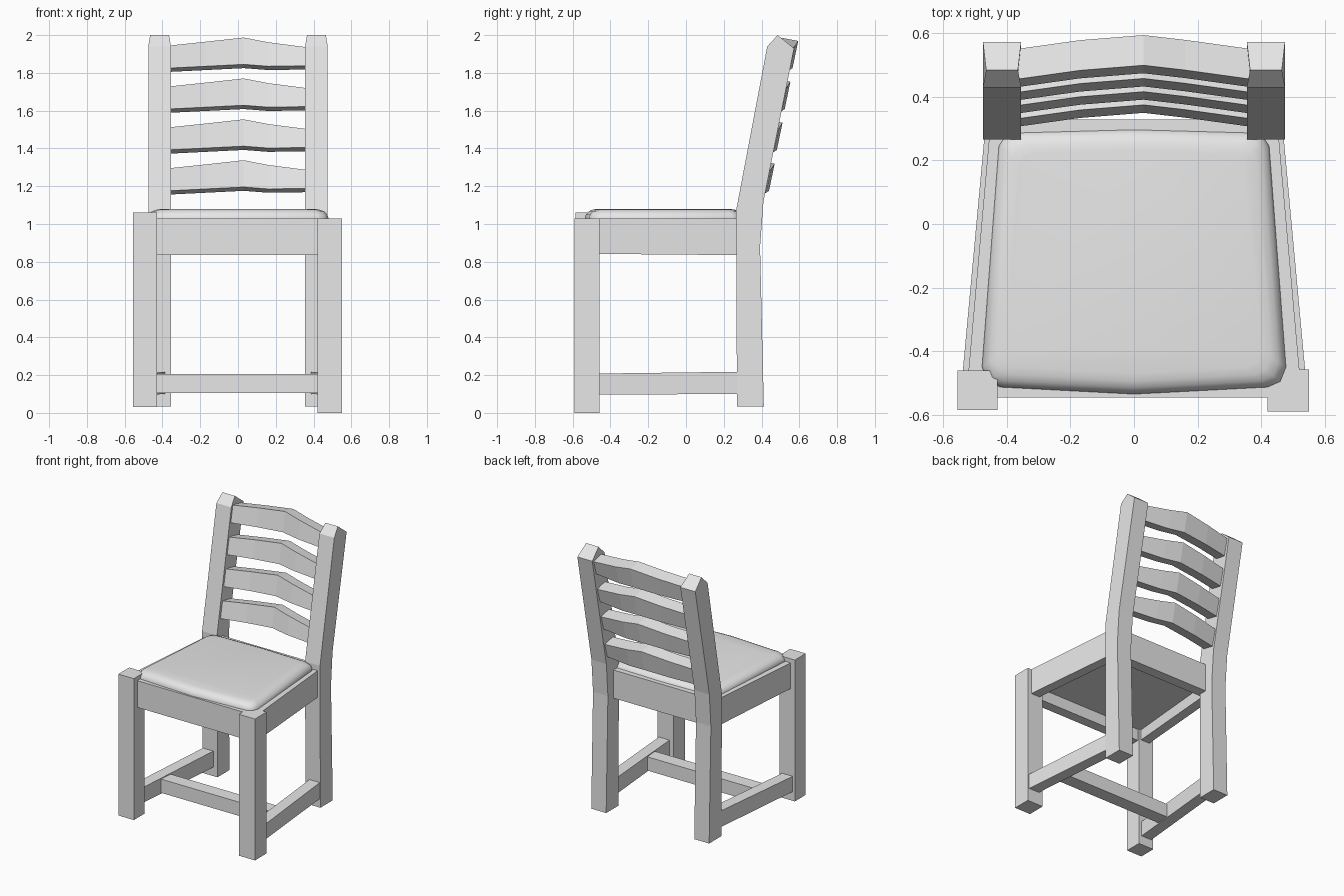
import bpy, bmesh, math

cube = bpy.data.objects.get("Cube")
if cube:
    bpy.data.objects.remove(cube, do_unlink=True)

grey = bpy.data.materials.new("plain_grey")
grey.use_nodes = True
grey.diffuse_color = (0.8, 0.8, 0.8, 1)
grey.node_tree.nodes["Principled BSDF"].inputs["Base Color"].default_value = (0.8, 0.8, 0.8, 1)


def loft(name, sections, smooth=False):
    """Skin a closed solid through matching cross-sections."""
    bm = bmesh.new()
    rings = [[bm.verts.new(p) for p in s] for s in sections]
    n = len(rings[0])
    for a, b in zip(rings, rings[1:]):
        for i in range(n):
            j = (i + 1) % n
            bm.faces.new((a[i], a[j], b[j], b[i]))
    bm.faces.new(rings[0])
    bm.faces.new(rings[-1])
    bmesh.ops.recalc_face_normals(bm, faces=bm.faces)
    mesh = bpy.data.meshes.new(name)
    bm.to_mesh(mesh)
    bm.free()
    mesh.materials.append(grey)
    obj = bpy.data.objects.new(name, mesh)
    bpy.context.collection.objects.link(obj)
    if smooth:
        bpy.ops.object.select_all(action='DESELECT')
        obj.select_set(True)
        bpy.context.view_layer.objects.active = obj
        bpy.ops.object.shade_smooth_by_angle(angle=math.radians(40))
    return obj


def rect(x0, x1, y, z0, z1):
    return [(x0, y, z0), (x1, y, z0), (x1, y, z1), (x0, y, z1)]


def box(name, x0, x1, y0, y1, z0, z1):
    return loft(name, [rect(x0, x1, y0, z0, z1), rect(x0, x1, y1, z0, z1)])


# Front legs, one standing slightly higher than the other
box("front_leg_right", -0.555, -0.43, -0.585, -0.46, 0.03, 1.06)
box("front_leg_left", 0.42, 0.55, -0.59, -0.457, 0.0, 1.03)

# Back legs run up into leaning posts with a ridged top
post = [(0.27, 0.035), (0.265, 1.07), (0.43, 1.94), (0.485, 2.0),
        (0.572, 1.93), (0.41, 1.12), (0.392, 0.88), (0.412, 0.035)]


def post_side(x, taper):
    return [(x + (taper if z > 1.97 else 0), y, z) for y, z in post]


for side, s in (("left", 1), ("right", -1)):
    loft("back_leg_" + side, [post_side(s * 0.355, s * 0.01),
                              post_side(s * 0.475, -s * 0.01)])
    # Side rails and stretchers taper towards the back
    loft("side_rail_" + side, [rect(s * 0.45, s * 0.522, -0.48, 0.842, 1.03),
                               rect(s * 0.38, s * 0.452, 0.31, 0.835, 1.03)])
    loft("side_stretcher_" + side, [rect(s * 0.455, s * 0.54, -0.48, 0.097, 0.208),
                                    rect(s * 0.385, s * 0.468, 0.3, 0.1, 0.218)])

# Cross members
box("front_rail", -0.44, 0.43, -0.545, -0.47, 0.835, 1.03)
box("back_rail", -0.37, 0.37, 0.25, 0.328, 0.84, 1.045)
box("cross_stretcher", -0.47, 0.47, -0.265, -0.165, 0.105, 0.205)

# Seat panel set up inside the rails
loft("seat_panel", [rect(-0.47, 0.47, -0.5, 0.92, 1.02),
                    rect(-0.4, 0.4, 0.29, 0.92, 1.02)])

# Padded cushion with rolled edge
half = [(0.0, -0.535), (0.42, -0.513), (0.46, -0.495), (0.478, -0.45),
        (0.425, 0.245), (0.405, 0.275), (0.37, 0.29), (0.0, 0.3)]
outline = half + [(-x, y) for x, y in reversed(half[1:-1])]
cy = -0.12
rings = [(1.0, 1.02), (1.0, 1.035), (0.985, 1.052), (0.95, 1.068),
         (0.9, 1.076), (0.84, 1.08)]
loft("seat_cushion", [[(x * k, cy + (y - cy) * k, z) for x, y in outline]
                      for k, z in rings], smooth=True)

# Ladder slats: bowed backwards and peaked in the middle
# station: x, front bottom y, bottom z, top z
stations = [(-0.37, 0.43, 1.825, 1.944), (-0.17, 0.458, 1.835, 1.965),
            (0.03, 0.474, 1.845, 1.987), (0.16, 0.459, 1.835, 1.962),
            (0.37, 0.43, 1.838, 1.935)]
for i in range(4):
    dy, dz = -0.0415 * i, -0.2165 * i
    loft("back_slat_%d" % (i + 1),
         [[(x, y + dy, zb + dz), (x, y + dy + 0.025, zt + dz),
           (x, y + dy + 0.12, zt + dz - 0.018), (x, y + dy + 0.09, zb + dz - 0.02)]
          for x, y, zb, zt in stations])
